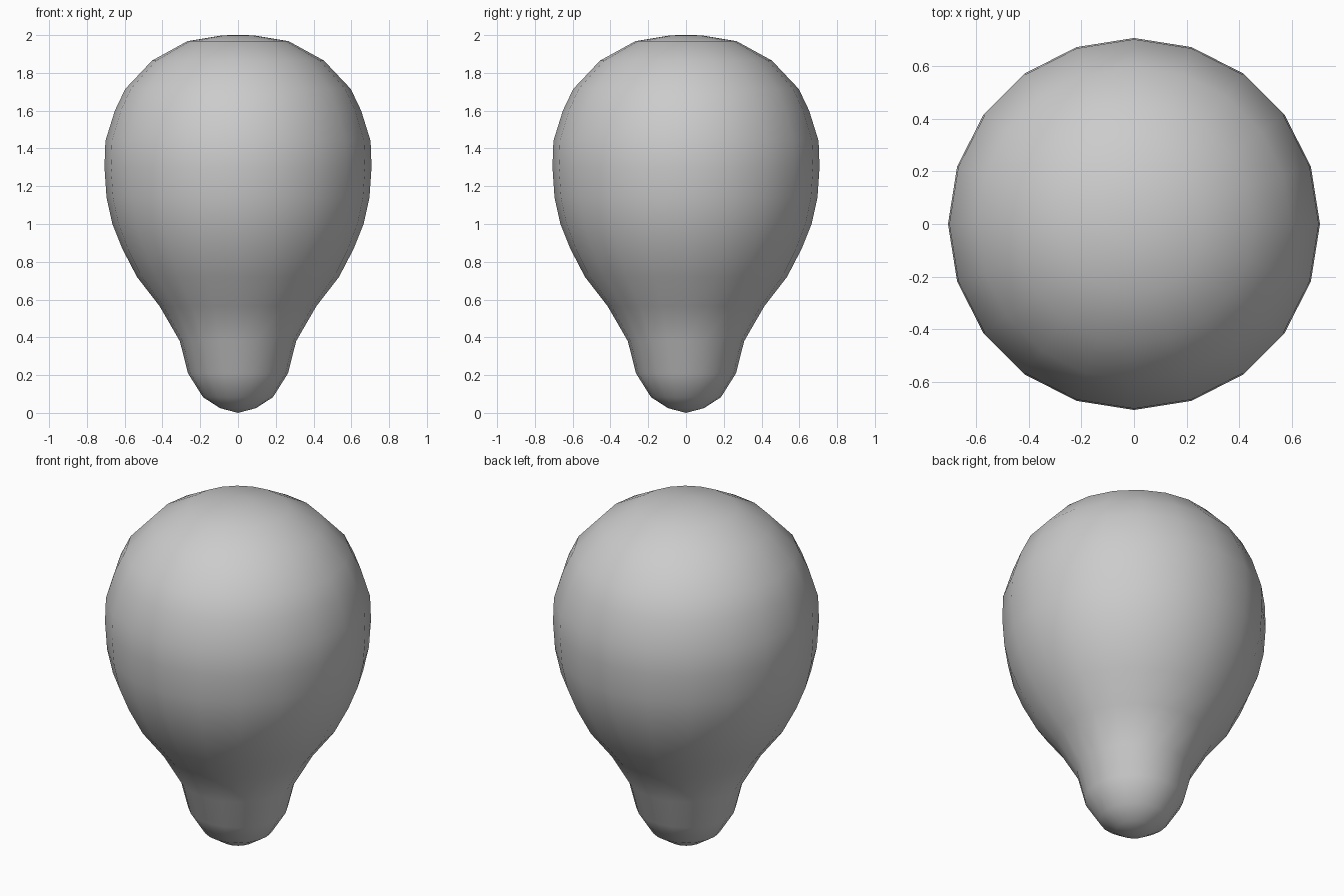
import bpy, bmesh, math

if "Cube" in bpy.data.objects:
    bpy.data.objects.remove(bpy.data.objects["Cube"])

SIDES = 20
# Profile (radius, height) from the lower pole to the upper pole
PROFILE = [(0, 0), (0.095, 0.025), (0.185, 0.083), (0.265, 0.21), (0.308, 0.38),
           (0.415, 0.565), (0.535, 0.72), (0.613, 0.87), (0.665, 1.0), (0.696, 1.14),
           (0.707, 1.30), (0.702, 1.44), (0.652, 1.60), (0.597, 1.715), (0.455, 1.865),
           (0.268, 1.968), (0.08, 1.999), (0, 2.0)]

# Bulb body: lathe the profile around z
bm = bmesh.new()
verts = [bm.verts.new((r, 0, z)) for r, z in PROFILE]
edges = [bm.edges.new(pair) for pair in zip(verts, verts[1:])]
bmesh.ops.spin(bm, geom=verts + edges, cent=(0, 0, 0), axis=(0, 0, 1),
               angle=math.tau, steps=SIDES, use_merge=False)
bmesh.ops.remove_doubles(bm, verts=bm.verts, dist=0.0005)
bmesh.ops.recalc_face_normals(bm, faces=bm.faces)
for f in bm.faces:
    f.smooth = True

mesh = bpy.data.meshes.new("bulb_body")
bm.to_mesh(mesh)
bm.free()
body = bpy.data.objects.new("bulb_body", mesh)
bpy.context.collection.objects.link(body)
